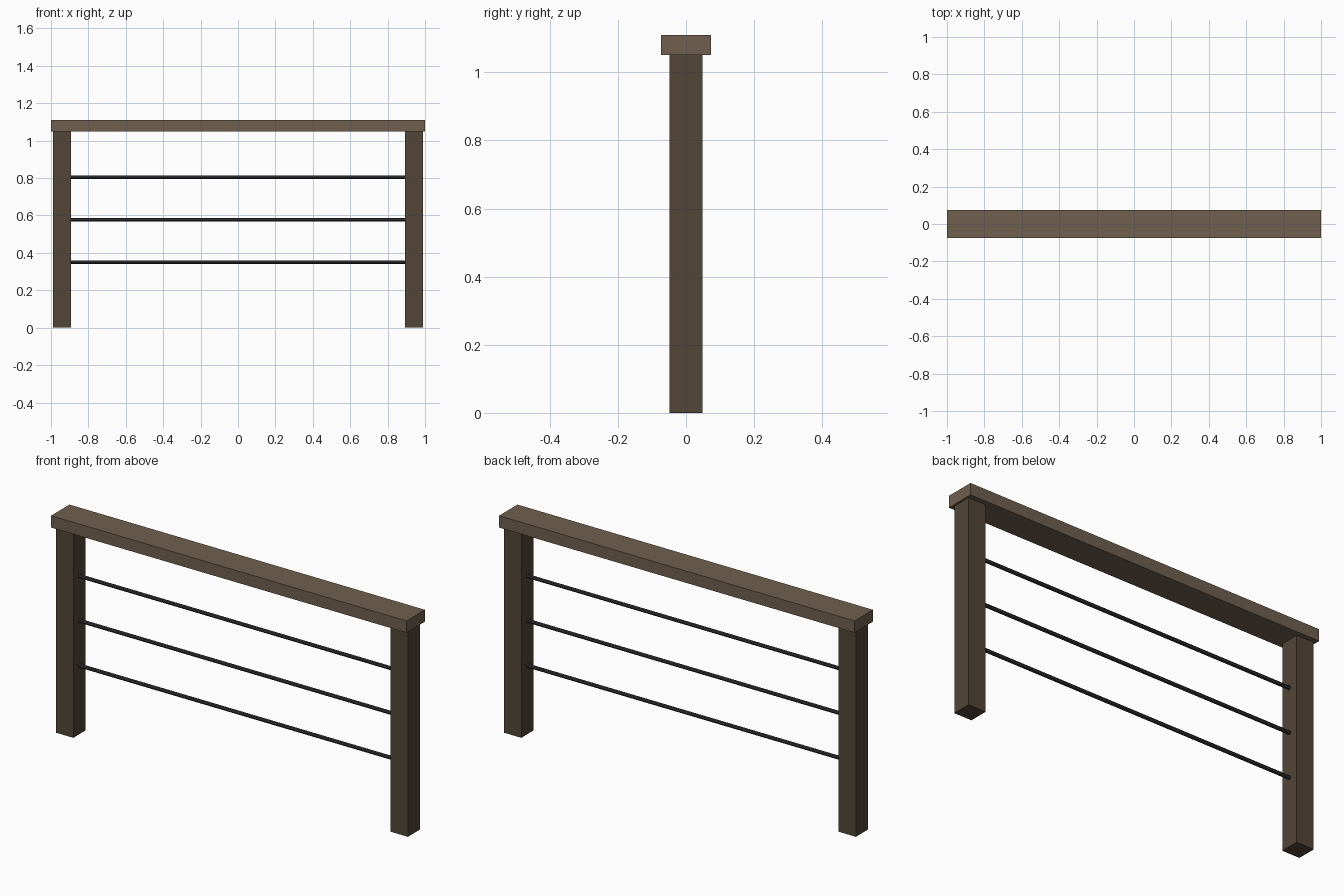
import bpy
import math

cube = bpy.data.objects.get("Cube")
if cube:
    bpy.data.objects.remove(cube, do_unlink=True)


def material(name, colour, metallic=0.0):
    mat = bpy.data.materials.new(name)
    mat.use_nodes = True
    mat.diffuse_color = (*colour, 1)
    mat.node_tree.nodes["Principled BSDF"].inputs["Base Color"].default_value = (*colour, 1)
    return mat


def box(name, size, centre, mat):
    bpy.ops.mesh.primitive_cube_add(size=1, location=centre)
    obj = bpy.context.object
    obj.name = name
    obj.scale = size
    bpy.ops.object.transform_apply(location=False, rotation=False, scale=True)
    obj.data.materials.append(mat)
    return obj


def rod(name, radius, length, z, mat):
    bpy.ops.mesh.primitive_cylinder_add(
        vertices=8, radius=radius, depth=length,
        location=(0, 0, z), rotation=(0, math.pi / 2, 0))
    obj = bpy.context.object
    obj.name = name
    obj.data.materials.append(mat)
    return obj


post_wood = material("dark brown wood", (0.084, 0.061, 0.041))
rail_wood = material("light brown wood", (0.162, 0.117, 0.08))
steel = material("dark grey steel", (0.035, 0.035, 0.038))

POST = 0.098
POST_X = 0.941
POST_HEIGHT = 1.05
RAIL_HEIGHT = 0.06

# Square posts at both ends
for side, sign in (("left", 1), ("right", -1)):
    box(f"{side}_post", (POST, POST, POST_HEIGHT),
        (sign * POST_X, 0, POST_HEIGHT / 2), post_wood)

# Wide cap rail across the posts
box("top_rail", (2, 0.148, RAIL_HEIGHT),
    (0, 0, POST_HEIGHT + RAIL_HEIGHT / 2), rail_wood)

# Three horizontal rods between the posts
for name, z in (("lower", 0.349), ("middle", 0.577), ("upper", 0.804)):
    rod(f"{name}_rod", 0.0095, 2 * POST_X - POST, z, steel)
